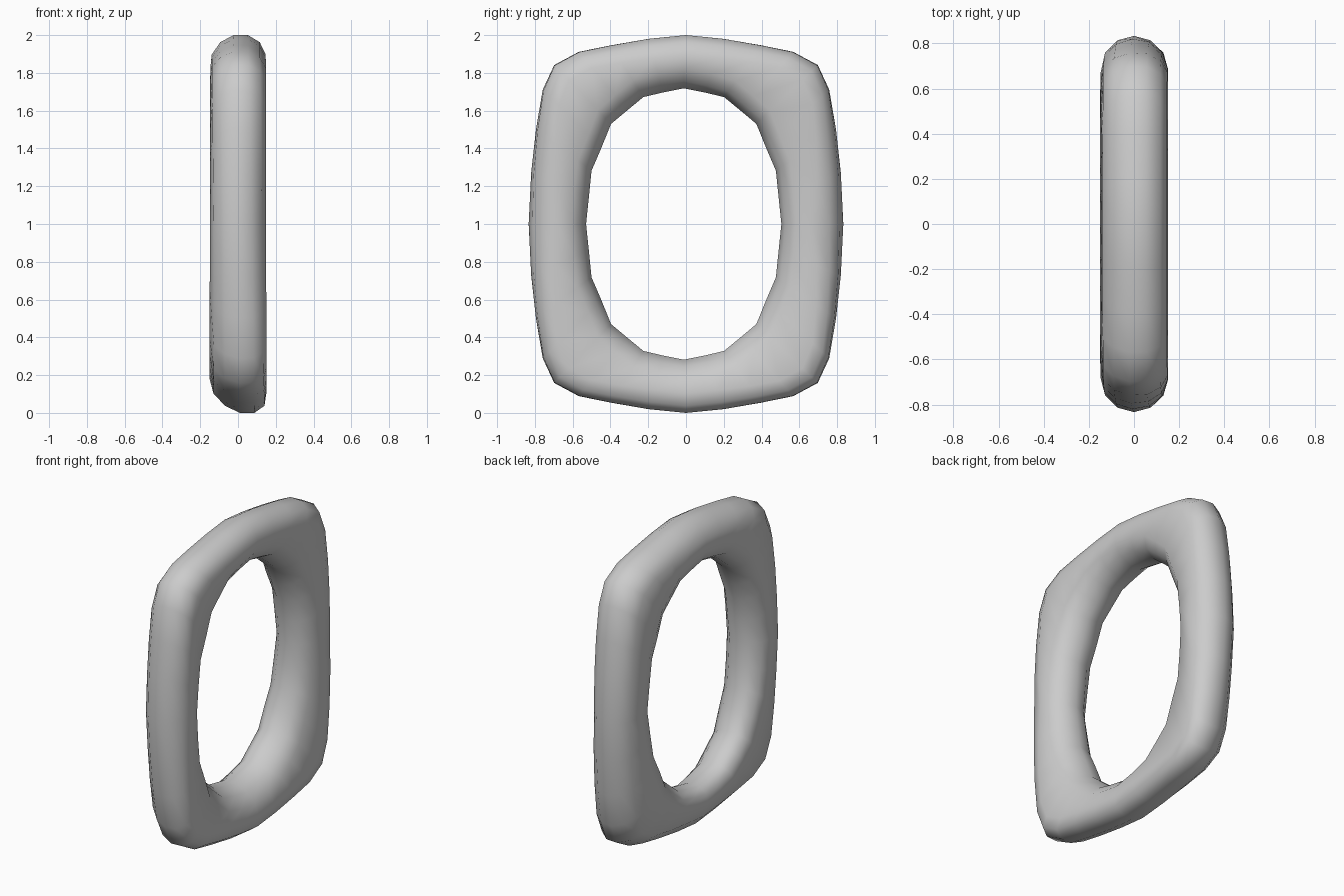
import bpy, bmesh, math
from mathutils import Vector

if "Cube" in bpy.data.objects:
    bpy.data.objects.remove(bpy.data.objects["Cube"])

R = 0.148      # half thickness of the bar
SIDES = 12

# Quarter outlines (y, z), from top middle to side middle
outer = [(0, 2), (.2, 1.98), (.4, 1.945), (.57, 1.91), (.7, 1.84),
         (.76, 1.71), (.795, 1.5), (.82, 1.27), (.833, 1)]
inner = [(0, 1.71), (.11, 1.688), (.211, 1.665), (.297, 1.595), (.382, 1.525),
         (.434, 1.4), (.487, 1.28), (.502, 1.14), (.517, 1)]


def full_loop(q):
    half = q + [(y, 2 - z) for y, z in q[-2::-1]]
    return [Vector(p) for p in half + [(-y, z) for y, z in half[-2:0:-1]]]


def section(o, i):
    """Rounded cross-section between an outer and an inner outline point."""
    i = i + Vector((-.012, 0))
    u = (o - i).normalized()
    r = min(R, (o - i).length / 2)
    h = o.y - 1
    twist = math.radians(15) * abs(h)
    lean = .015 * h if h > 0 else -.05 * h
    pts = []
    for k in range(SIDES):
        a = 2 * math.pi * k / SIDES + twist
        s = math.sin(a)
        if s > .01:
            c = o - u * r
        elif s < -.01:
            c = i + u * r
        else:
            c = (o + i) / 2
        p = c + u * r * s
        x = max(-.15, min(.15, R * math.cos(a) + lean * s))
        pts.append((x, p.x, 1 + (p.y - 1) * 1.005))
    return pts


# Closed ring swept from the cross-sections
bm = bmesh.new()
rings = [[bm.verts.new(p) for p in section(o, i)]
         for o, i in zip(full_loop(outer), full_loop(inner))]
for n, ring in enumerate(rings):
    nxt = rings[(n + 1) % len(rings)]
    for k in range(SIDES):
        j = (k + 1) % SIDES
        bm.faces.new((ring[k], ring[j], nxt[j], nxt[k]))
bmesh.ops.recalc_face_normals(bm, faces=bm.faces)
for f in bm.faces:
    f.smooth = True
mesh = bpy.data.meshes.new("ring_link")
bm.to_mesh(mesh)
bm.free()
bpy.context.collection.objects.link(bpy.data.objects.new("ring_link", mesh))
